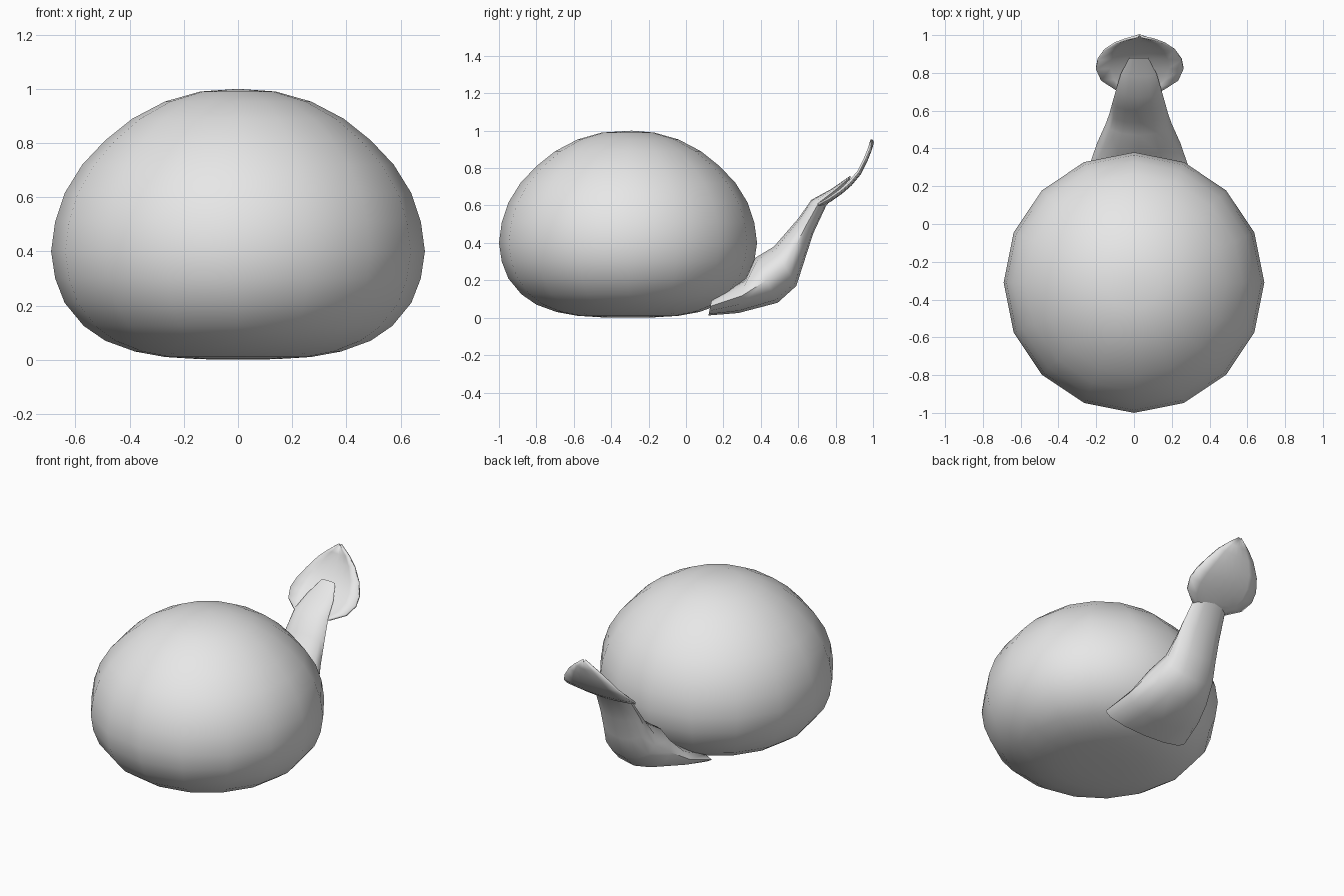
import bpy, bmesh, math

if "Cube" in bpy.data.objects:
    bpy.data.objects.remove(bpy.data.objects["Cube"])

gray = bpy.data.materials.new("plain gray")
gray.diffuse_color = (0.8, 0.8, 0.8, 1)
gray.use_nodes = True
gray.node_tree.nodes["Principled BSDF"].inputs["Base Color"].default_value = gray.diffuse_color


def finish(name, bm, angle=60):
    bmesh.ops.recalc_face_normals(bm, faces=bm.faces)
    me = bpy.data.meshes.new(name)
    bm.to_mesh(me)
    bm.free()
    ob = bpy.data.objects.new(name, me)
    bpy.context.collection.objects.link(ob)
    me.materials.append(gray)
    bpy.ops.object.select_all(action='DESELECT')
    ob.select_set(True)
    bpy.context.view_layer.objects.active = ob
    bpy.ops.object.shade_smooth_by_angle(angle=math.radians(angle))
    return ob


def loft(bm, rings):
    """Skin closed rings of points and cap both ends."""
    vs = [[bm.verts.new(p) for p in r] for r in rings]
    n = len(vs[0])
    for a, b in zip(vs, vs[1:]):
        for i in range(n):
            j = (i + 1) % n
            bm.faces.new((a[i], a[j], b[j], b[i]))
    bm.faces.new(vs[0])
    bm.faces.new(vs[-1])


# Domed body: 16-sided lathe with a flattened underside
profile = [(0.14, 0.002), (0.27, 0.01), (0.38, 0.03), (0.49, 0.07), (0.57, 0.125),
           (0.64, 0.21), (0.675, 0.30), (0.69, 0.40), (0.675, 0.51), (0.64, 0.615),
           (0.575, 0.72), (0.49, 0.81), (0.39, 0.89), (0.27, 0.953), (0.14, 0.99)]
SIDES, CY = 16, -0.31
bm = bmesh.new()
rows = []
for r, z in profile:
    rows.append([bm.verts.new((r * math.cos(2 * math.pi * i / SIDES),
                               CY + r * math.sin(2 * math.pi * i / SIDES), z))
                 for i in range(SIDES)])
bottom = bm.verts.new((0, CY, 0))
top = bm.verts.new((0, CY + 0.02, 1.0))
for i in range(SIDES):
    j = (i + 1) % SIDES
    for a, b in zip(rows, rows[1:]):
        bm.faces.new((a[i], a[j], b[j], b[i]))
    bm.faces.new((bottom, rows[0][j], rows[0][i]))
    bm.faces.new((top, rows[-1][i], rows[-1][j]))
finish("body", bm)

# Tail: sections given as low (y, z), high (y, z) and half width
sections = [((0.12, 0.012), (0.14, 0.11), 0.30), ((0.28, 0.025), (0.32, 0.21), 0.265),
            ((0.49, 0.08), (0.37, 0.32), 0.22), ((0.59, 0.17), (0.47, 0.38), 0.175),
            ((0.635, 0.31), (0.535, 0.455), 0.155), ((0.68, 0.45), (0.60, 0.53), 0.14),
            ((0.75, 0.60), (0.67, 0.63), 0.12), ((0.81, 0.67), (0.78, 0.69), 0.095),
            ((0.88, 0.745), (0.88, 0.76), 0.05)]
CX = 0.025
rings = []
for (y0, z0), (y1, z1), w in sections:
    ring = []
    for i in range(12):
        a = 2 * math.pi * i / 12
        t = 0.5 + 0.5 * math.sin(a)
        ring.append((CX + w * math.cos(a), y0 + (y1 - y0) * t, z0 + (z1 - z0) * t))
    rings.append(ring)
bm = bmesh.new()
loft(bm, rings)
finish("tail", bm)

# Leaf-shaped tail tip: curved sheet, (y, z, half width) along its midline
spine = [(0.675, 0.578, 0.04), (0.72, 0.597, 0.13), (0.77, 0.625, 0.205),
         (0.83, 0.667, 0.232), (0.88, 0.71, 0.222), (0.93, 0.77, 0.185),
         (0.965, 0.84, 0.13), (0.985, 0.89, 0.075), (1.0, 0.94, 0.008)]
bm = bmesh.new()
rows = []
for y, z, w in spine:
    rows.append([bm.verts.new((0.03 + w * s, y - 0.008 * s * s, z + 0.012 * s * s))
                 for s in (-1, -0.67, -0.33, 0, 0.33, 0.67, 1)])
for a, b in zip(rows, rows[1:]):
    for i in range(6):
        bm.faces.new((a[i], a[i + 1], b[i + 1], b[i]))
leaf = finish("tail_leaf", bm)
mod = leaf.modifiers.new("thickness", 'SOLIDIFY')
mod.thickness = 0.012
mod.offset = 0
